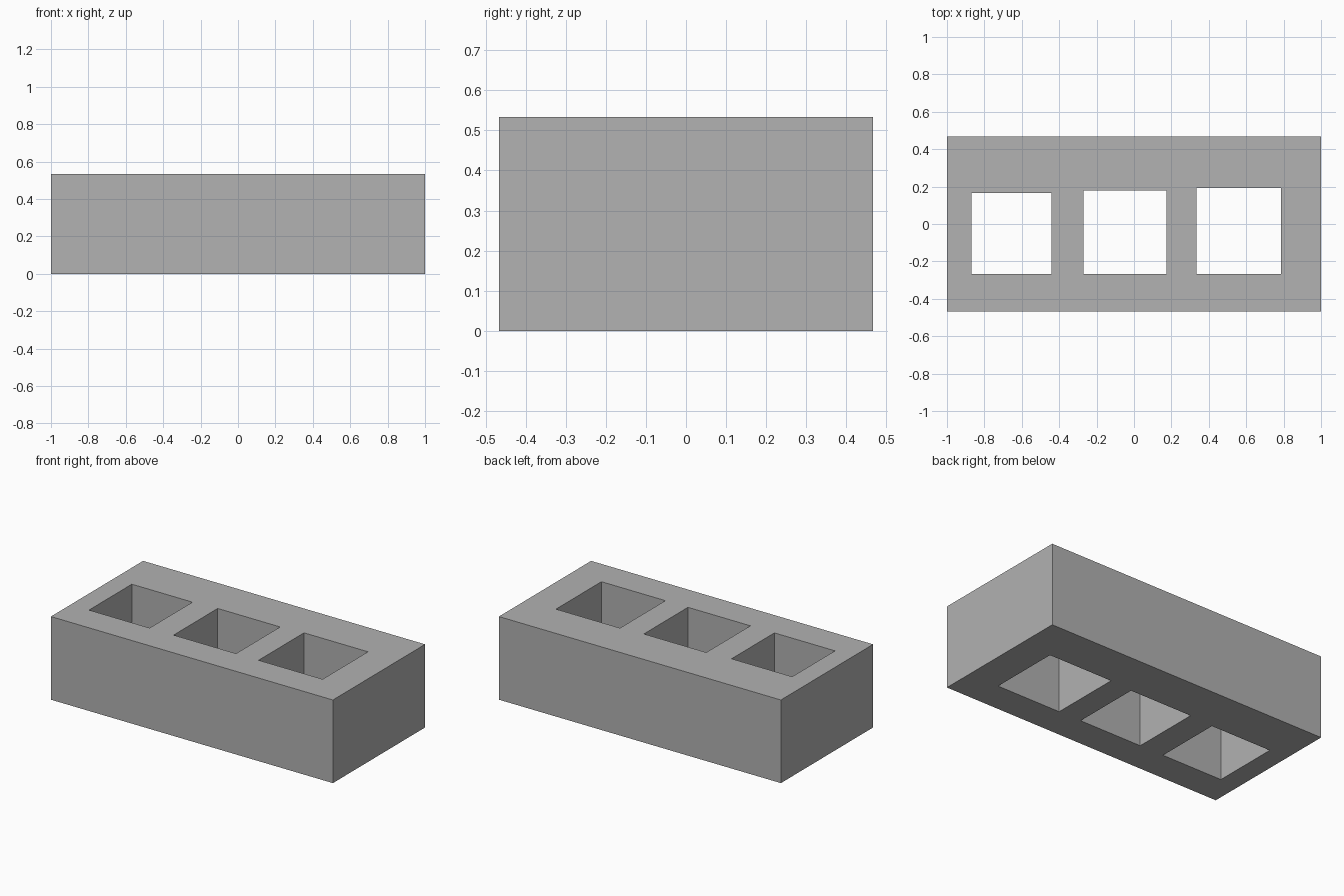
import bpy

if "Cube" in bpy.data.objects:
    bpy.data.objects.remove(bpy.data.objects["Cube"], do_unlink=True)

HEIGHT = 0.533

grey = bpy.data.materials.new("concrete_grey")
grey.use_nodes = True
colour = (0.445, 0.445, 0.445, 1)
grey.diffuse_color = colour
grey.node_tree.nodes["Principled BSDF"].inputs["Base Color"].default_value = colour


def box(name, x0, x1, y0, y1, z0, z1):
    bpy.ops.mesh.primitive_cube_add(size=1, location=((x0 + x1) / 2, (y0 + y1) / 2, (z0 + z1) / 2))
    obj = bpy.context.object
    obj.name = name
    obj.scale = (x1 - x0, y1 - y0, z1 - z0)
    bpy.ops.object.transform_apply(location=True, rotation=False, scale=True)
    obj.data.materials.append(grey)
    return obj


# Solid block
block = box("hollow_block", -1, 1, -0.467, 0.467, 0, HEIGHT)

# Three through holes, growing slightly from one end to the other
holes = [("right", -0.87, -0.44, 0.167),
         ("middle", -0.27, 0.173, 0.18),
         ("left", 0.333, 0.787, 0.193)]
for side, x0, x1, back in holes:
    cutter = box(side + "_hole_cutter", x0, x1, -0.267, back, -0.1, HEIGHT + 0.1)
    cutter.hide_render = True
    cut = block.modifiers.new(side + "_hole", 'BOOLEAN')
    cut.operation = 'DIFFERENCE'
    cut.solver = 'EXACT'
    cut.object = cutter
    # Apply the cut, then discard the cutter
    bpy.context.view_layer.objects.active = block
    bpy.ops.object.modifier_apply(modifier=cut.name)
    bpy.data.objects.remove(cutter, do_unlink=True)
